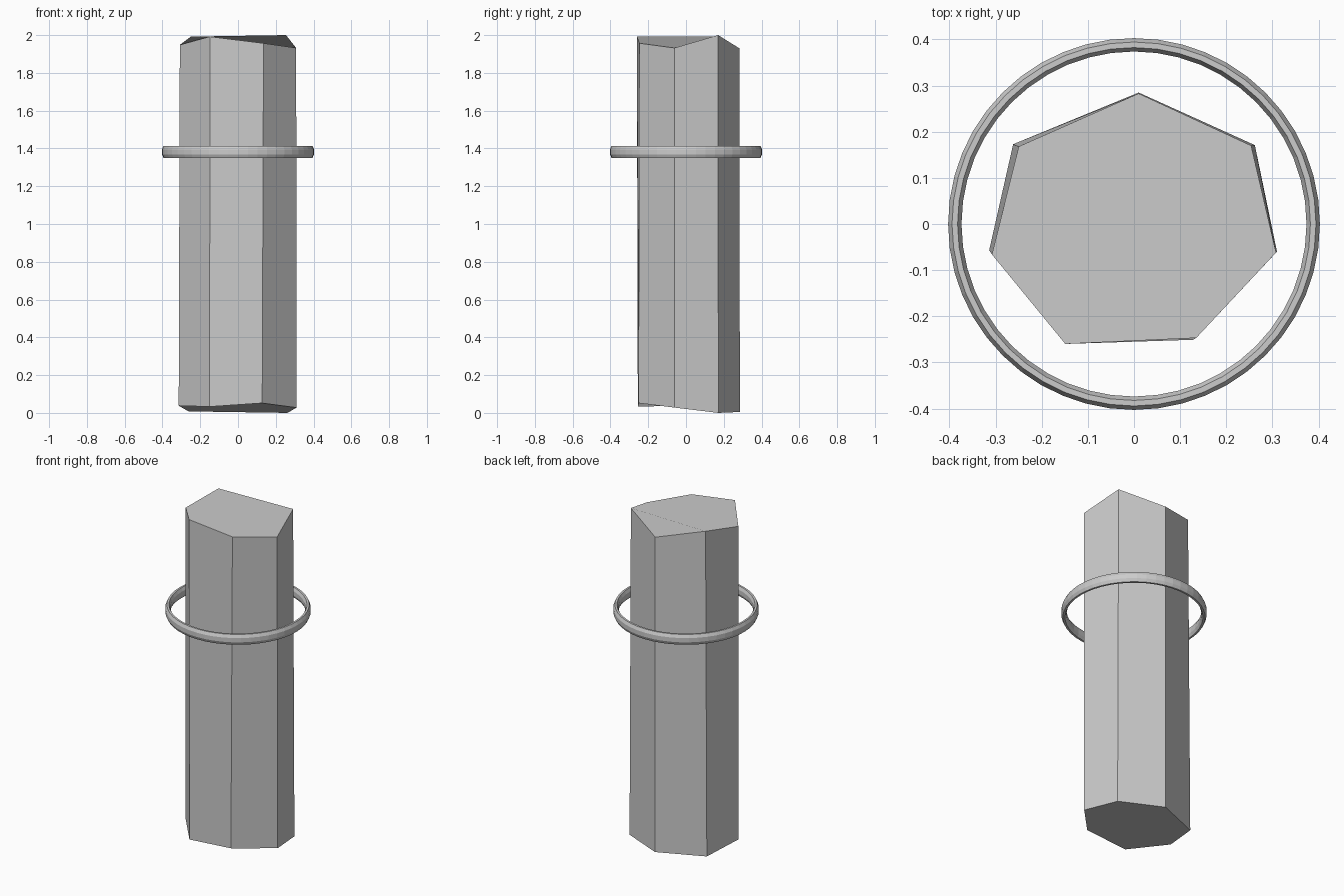
import bpy
import bmesh
from math import cos, sin, pi

cube = bpy.data.objects.get("Cube")
if cube:
    bpy.data.objects.remove(cube, do_unlink=True)

# Single grey material
grey = bpy.data.materials.new("stone_grey")
grey.use_nodes = True
COLOUR = (0.6, 0.6, 0.6, 1.0)
grey.diffuse_color = COLOUR
grey.node_tree.nodes["Principled BSDF"].inputs["Base Color"].default_value = COLOUR


def finish(name, bm):
    bmesh.ops.recalc_face_normals(bm, faces=bm.faces)
    mesh = bpy.data.meshes.new(name)
    bm.to_mesh(mesh)
    bm.free()
    mesh.materials.append(grey)
    obj = bpy.data.objects.new(name, mesh)
    bpy.context.collection.objects.link(obj)
    return obj


def bridge(bm, lower, upper):
    n = len(lower)
    for i in range(n):
        j = (i + 1) % n
        bm.faces.new((lower[i], lower[j], upper[j], upper[i]))


# Seven-sided pillar with unevenly cut ends, corners clockwise from the back
bottom = [(0.01, 0.285, 0.005), (0.262, 0.171, 0.0), (0.31, -0.06, 0.028),
          (0.128, -0.251, 0.052), (-0.15, -0.255, 0.033),
          (-0.314, -0.057, 0.038), (-0.262, 0.173, 0.008)]
top = [(0.01, 0.283, 1.93), (0.254, 0.17, 2.0), (0.308, -0.062, 1.932),
       (0.135, -0.247, 1.957), (-0.149, -0.26, 1.992),
       (-0.308, -0.066, 1.948), (-0.25, 0.168, 1.992)]
bm = bmesh.new()
low = [bm.verts.new(p) for p in bottom]
high = [bm.verts.new(p) for p in top]
bridge(bm, low, high)
bm.faces.new(low)
bm.faces.new(high)
finish("pillar", bm)

# Floating ring: an eight-sided, tall oval section swept round the pillar
SEGMENTS, SIDES = 48, 8
RADIUS, HEIGHT = 0.3885, 1.382
HALF_WIDTH, HALF_HEIGHT = 0.0157, 0.034
bm = bmesh.new()
loops = []
for i in range(SEGMENTS):
    a = 2 * pi * i / SEGMENTS
    loop = []
    for k in range(SIDES):
        t = 2 * pi * (k + 0.5) / SIDES
        r = RADIUS + HALF_WIDTH * cos(t)
        loop.append(bm.verts.new((r * cos(a), r * sin(a), HEIGHT + HALF_HEIGHT * sin(t))))
    loops.append(loop)
for i in range(SEGMENTS):
    bridge(bm, loops[i], loops[(i + 1) % SEGMENTS])
finish("floating_ring", bm)
